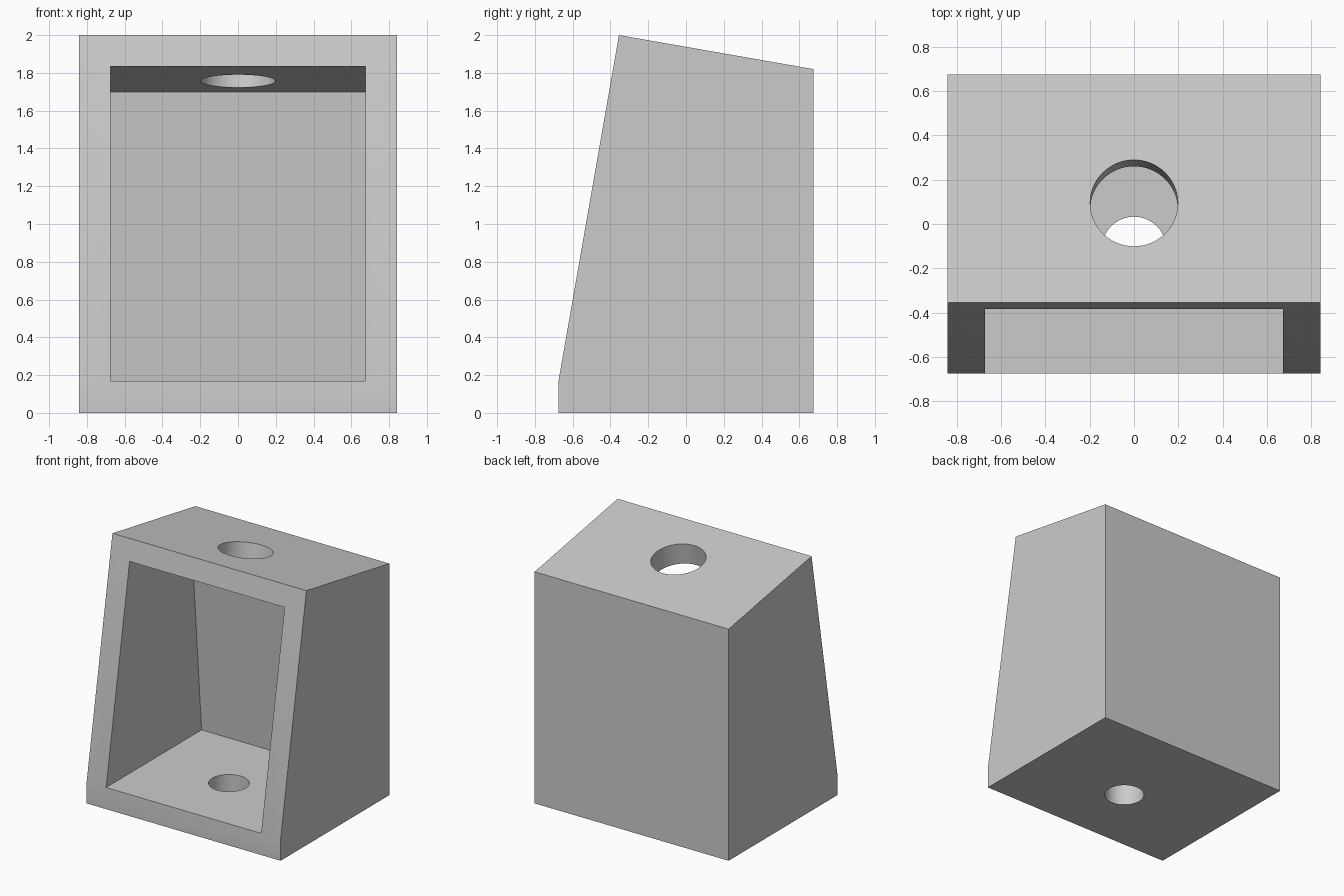
import bpy, bmesh, math
from mathutils import Matrix, Vector

cube = bpy.data.objects.get("Cube")
if cube:
    bpy.data.objects.remove(cube, do_unlink=True)

# Single plain grey material
grey = bpy.data.materials.new("plain_grey")
grey.use_nodes = True
colour = (0.6, 0.6, 0.6, 1)
grey.diffuse_color = colour
grey.node_tree.nodes["Principled BSDF"].inputs["Base Color"].default_value = colour


def add_object(name, bm):
    bmesh.ops.recalc_face_normals(bm, faces=bm.faces)
    mesh = bpy.data.meshes.new(name)
    bm.to_mesh(mesh)
    bm.free()
    mesh.materials.append(grey)
    obj = bpy.data.objects.new(name, mesh)
    bpy.context.collection.objects.link(obj)
    return obj


def side_prism(name, profile, half_width):
    """Extrude a (y, z) outline across x."""
    bm = bmesh.new()
    face = bm.faces.new([bm.verts.new((-half_width, y, z)) for y, z in profile])
    result = bmesh.ops.extrude_face_region(bm, geom=[face])
    verts = [v for v in result["geom"] if isinstance(v, bmesh.types.BMVert)]
    bmesh.ops.translate(bm, verts=verts, vec=(2 * half_width, 0, 0))
    return add_object(name, bm)


def drill(name, radius, depth, centre, tilt=0):
    bm = bmesh.new()
    place = Matrix.Translation(Vector(centre)) @ Matrix.Rotation(tilt, 4, "X")
    bmesh.ops.create_cone(bm, cap_ends=True, segments=64, radius1=radius,
                          radius2=radius, depth=depth, matrix=place)
    return add_object(name, bm)


# Outer body: upright back, sloping roof, leaning front above a short plinth
body = side_prism("bracket_body", [(-0.675, 0), (0.675, 0), (0.675, 1.82),
                                   (-0.355, 2), (-0.675, 0.17)], 0.843)

# Cavity open to the front: level floor, tilted back wall, sloping ceiling
slope = 0.175
cavity = side_prism("cavity_cutter", [(-1, 0.17), (0.51, 0.17), (0.388, 1.70),
                                      (-1, 1.70 + 1.388 * slope)], 0.674)

# Roof hole square to the slope, and a smaller upright hole in the floor
roof_hole = drill("roof_hole_cutter", 0.198, 0.6, (0, 0.094, 1.92), -math.atan(slope))
floor_hole = drill("floor_hole_cutter", 0.145, 0.6, (0, -0.112, 0.1))

# Cut each opening and discard its cutter
bpy.ops.object.select_all(action="DESELECT")
body.select_set(True)
bpy.context.view_layer.objects.active = body
for cutter in (cavity, roof_hole, floor_hole):
    cutter.hide_render = True
    cut = body.modifiers.new(cutter.name, "BOOLEAN")
    cut.operation = "DIFFERENCE"
    cut.solver = "EXACT"
    cut.object = cutter
    bpy.ops.object.modifier_apply(modifier=cut.name)
    bpy.data.objects.remove(cutter, do_unlink=True)

bpy.ops.object.shade_smooth_by_angle(angle=math.radians(30))
